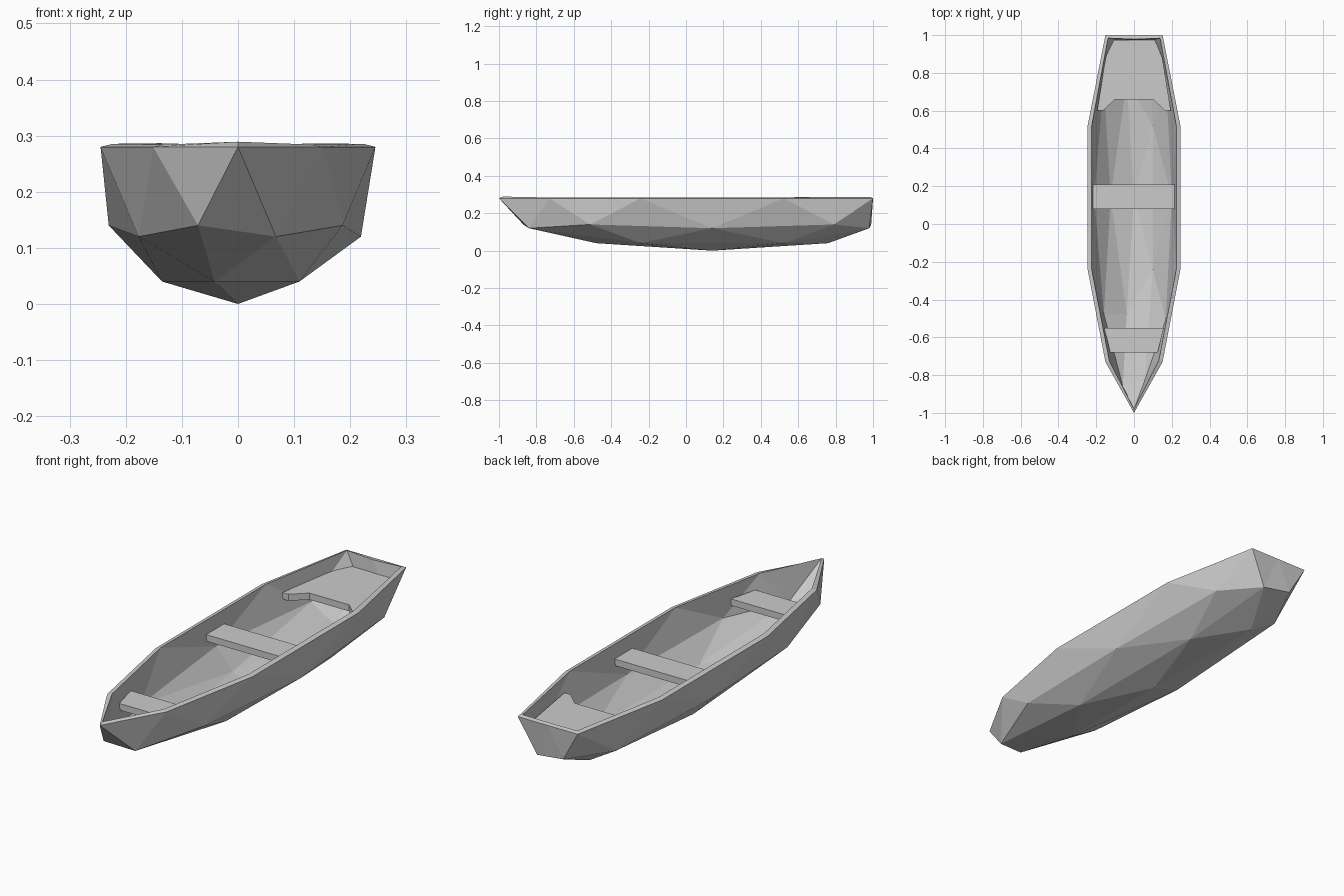
import bpy, bmesh

if "Cube" in bpy.data.objects:
    bpy.data.objects.remove(bpy.data.objects["Cube"])


def hull_point(co):
    """Stretch a unit icosphere point into the boat shape."""
    x = co.x * 0.2576
    y = 0.14 + co.y * 1.24
    rim = co.z > -0.1
    # level of each ring of points
    if rim:
        z = 0.28
    elif co.z > -0.5:
        z = 0.14
    elif co.z > -0.6:
        z = 0.12
    elif co.z > -0.9:
        z = 0.04
    else:
        z = 0.0
    # flat transom at the stern, pointed bow
    if y > 0.9:
        y = 1.0 if rim else (0.99 if z > 0.13 else 0.98)
    elif y < -0.8:
        if rim:
            y = -1.0 if abs(x) < 0.01 else -0.73
        else:
            y = -0.87 if z > 0.13 else -0.84
    return x, y, z


# hull: lower half of an icosphere, reshaped and thickened inward
bpy.ops.mesh.primitive_ico_sphere_add(subdivisions=2, radius=1)
hull = bpy.context.object
hull.name = "hull"
bm = bmesh.new()
bm.from_mesh(hull.data)
bmesh.ops.delete(bm, geom=[v for v in bm.verts if v.co.z > 0.1], context='VERTS')
for v in bm.verts:
    v.co = hull_point(v.co)
bmesh.ops.recalc_face_normals(bm, faces=bm.faces)
low = min(bm.faces, key=lambda f: f.calc_center_median().z)
if low.normal.z > 0:
    bmesh.ops.reverse_faces(bm, faces=bm.faces)
bm.to_mesh(hull.data)
bm.free()
shell = hull.modifiers.new("planking", 'SOLIDIFY')
shell.thickness = 0.022
shell.offset = -1


def plank(name, half, top=0.225, thick=0.03):
    """Board from the right half of its outline, mirrored across x = 0."""
    outline = half + [(-x, y) for x, y in reversed(half)]
    bm = bmesh.new()
    face = bm.faces.new([bm.verts.new((x, y, top - thick)) for x, y in outline])
    new = bmesh.ops.extrude_face_region(bm, geom=[face])["geom"]
    bmesh.ops.translate(bm, vec=(0, 0, thick),
                        verts=[g for g in new if isinstance(g, bmesh.types.BMVert)])
    bmesh.ops.recalc_face_normals(bm, faces=bm.faces)
    mesh = bpy.data.meshes.new(name)
    bm.to_mesh(mesh)
    bm.free()
    obj = bpy.data.objects.new(name, mesh)
    bpy.context.collection.objects.link(obj)


# seats
plank("bow_seat", [(0.125, -0.68), (0.158, -0.55)])
plank("middle_seat", [(0.217, 0.08), (0.217, 0.21)])
plank("stern_seat", [(0.10, 0.66), (0.165, 0.60), (0.195, 0.60),
                     (0.15, 0.88), (0.11, 0.975)])
